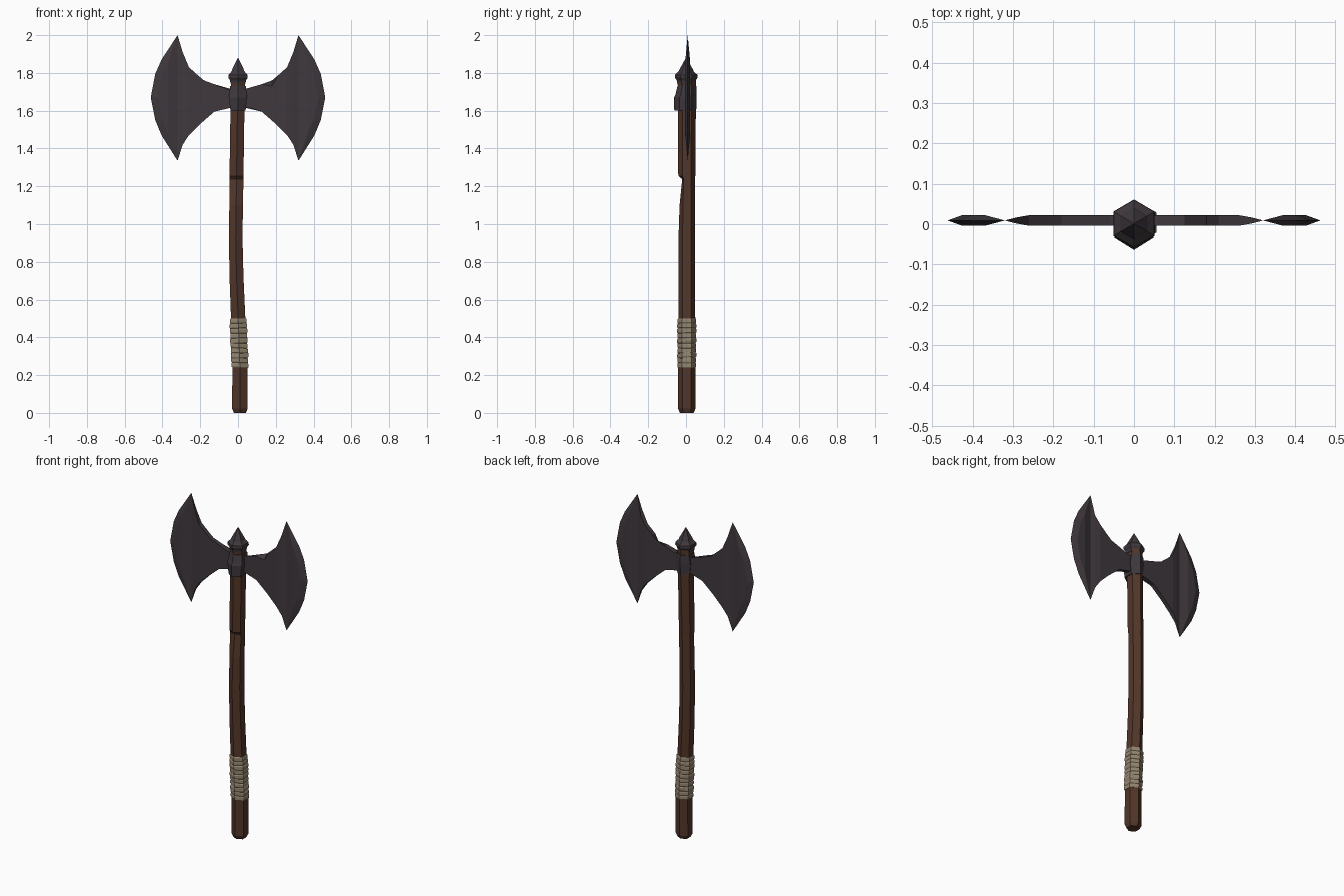
import bpy, bmesh, math, random

if "Cube" in bpy.data.objects:
    bpy.data.objects.remove(bpy.data.objects["Cube"])
random.seed(4)


def material(name, rgb):
    m = bpy.data.materials.new(name)
    m.diffuse_color = (*rgb, 1)
    m.use_nodes = True
    m.node_tree.nodes["Principled BSDF"].inputs["Base Color"].default_value = m.diffuse_color
    return m


IRON = material("dark_iron", (0.05, 0.04, 0.047))
WOOD = material("brown_wood", (0.085, 0.037, 0.022))
CORD = material("pale_cord", (0.30, 0.24, 0.16))


def finish(name, bm, mat):
    bmesh.ops.recalc_face_normals(bm, faces=bm.faces)
    me = bpy.data.meshes.new(name)
    bm.to_mesh(me)
    bm.free()
    me.materials.append(mat)
    ob = bpy.data.objects.new(name, me)
    bpy.context.collection.objects.link(ob)
    return ob


def hex_loft(name, rings, mat):
    """Six-sided loft. Ring = cx, cy, half x, half y, z [, x tilt, y tilt, front ridge inset]."""
    bm = bmesh.new()
    loops = []
    for ring in rings:
        cx, cy, rx, ry, z, tx, ty, inset = (*ring, 0, 0, 0)[:8]
        loop = []
        for px, py in ((0, -1), (1, -.5), (1, .5), (0, 1), (-1, .5), (-1, -.5)):
            y = cy + py * ry + (inset if py == -1 else inset * .3 if py == -.5 else 0)
            loop.append(bm.verts.new((cx + px * rx, y, z + px * tx + py * ty)))
        loops.append(loop)
    for a, b in zip(loops, loops[1:]):
        for i in range(6):
            j = (i + 1) % 6
            bm.faces.new((a[i], a[j], b[j], b[i]))
    bm.faces.new(loops[0])
    bm.faces.new(loops[-1])
    return finish(name, bm, mat)


# Slightly bowed wooden handle with a chipped front ridge
hex_loft("handle", [
    (.010, .004, .032, .036, 0),
    (.010, .004, .041, .046, .022),
    (.010, .004, .040, .046, .24),
    (.001, .004, .038, .045, .50),
    (-.008, .004, .037, .044, .72),
    (-.012, .004, .036, .044, .92),
    (-.010, .004, .036, .044, 1.10, 0, 0, .006),
    (-.008, .004, .037, .044, 1.238, 0, 0, .020),
    (-.008, .004, .037, .045, 1.255),
    (-.003, .005, .037, .047, 1.60),
    (0, .004, .038, .048, 1.76)], WOOD)

# Cord grip: stacked coils with a little wobble
coils, z0, z1 = 10, .24, .50
step = (z1 - z0) / coils
rings = []
for i in range(coils):
    z = z0 + i * step
    cx = .010 - .009 * i / (coils - 1)
    tx, ty = random.uniform(-.004, .003), random.uniform(0, .006) * (1 - i / coils)
    r = random.uniform(.044, .047)
    for f, k in ((0, .93), (.18, 1), (.8, 1), (.98, .93)):
        rings.append((cx, .004, r * k, r * k * 1.1, z + f * step, tx, ty))
hex_loft("grip_wrap", rings, CORD)

# Iron collar around the handle
hex_loft("collar", [
    (0, -.004, .040, .058, 1.60),
    (0, -.004, .048, .060, 1.67),
    (0, .000, .047, .056, 1.685),
    (0, .005, .041, .050, 1.73)], IRON)

# Top cap and spike
hex_loft("cap_spike", [
    (0, .001, .040, .047, 1.745),
    (0, .001, .042, .050, 1.76),
    (0, .001, .051, .060, 1.775),
    (0, .001, .050, .059, 1.79),
    (0, .001, .034, .040, 1.808),
    (0, .001, .030, .035, 1.82),
    (0, .001, .001, .001, 1.88)], IRON)

# Blade outline (x, z): hollow upper and lower edges, curved cutting edge
UPPER = [(.02, 1.71), (.06, 1.715), (.125, 1.74), (.18, 1.76), (.21, 1.785),
         (.26, 1.83), (.293, 1.91)]
EDGE = [(.32, 2.0), (.405, 1.87), (.438, 1.795), (.462, 1.67),
        (.438, 1.55), (.405, 1.47), (.32, 1.335)]
LOWER = [(.293, 1.42), (.26, 1.47), (.20, 1.53), (.125, 1.595), (.06, 1.615), (.02, 1.62)]
# Chips on the right blade: upper point index -> (front drop, back drop)
CHIPS = {3: (.03, 0), 6: (0, .03)}


def blade(name, side, chips):
    cy, t = .009, .013
    bm = bmesh.new()

    def vert(x, y, z):
        return bm.verts.new((side * x, cy + y, z))

    edge = [vert(x, 0, z) for x, z in EDGE]
    tip, heel = edge[0], edge[-1]
    faces = []
    for s in (0, 1):
        y = (-t, t)[s]
        up = [vert(x, y * (.55 if i == len(UPPER) - 1 else 1), z - chips.get(i, (0, 0))[s])
              for i, (x, z) in enumerate(UPPER)]
        bev = [vert(x - .036, y, 1.67 + (z - 1.67) * .96) for x, z in EDGE[1:-1]]
        low = [vert(x, y * (.55 if i == 0 else 1), z) for i, (x, z) in enumerate(LOWER)]
        big = bm.faces.new(up + [tip] + bev + [heel] + low)
        # Ground bevel down to the sharp edge
        bm.faces.new((tip, edge[1], bev[0]))
        bm.faces.new((heel, bev[-1], edge[-2]))
        for i in range(len(bev) - 1):
            bm.faces.new((bev[i], edge[i + 1], edge[i + 2], bev[i + 1]))
        faces.append((up, low, big))
    # Narrow rims joining the two cheeks
    (ua, la, fa), (ub, lb, fb) = faces
    for a, b in ((ua, ub), (la, lb)):
        for i in range(len(a) - 1):
            bm.faces.new((a[i], a[i + 1], b[i + 1], b[i]))
    bm.faces.new((ua[-1], tip, ub[-1]))
    bm.faces.new((la[0], heel, lb[0]))
    bm.faces.new((ua[0], ub[0], lb[-1], la[-1]))
    bmesh.ops.triangulate(bm, faces=[fa, fb])
    finish(name, bm, IRON)


blade("right_blade", 1, CHIPS)
blade("left_blade", -1, {})
